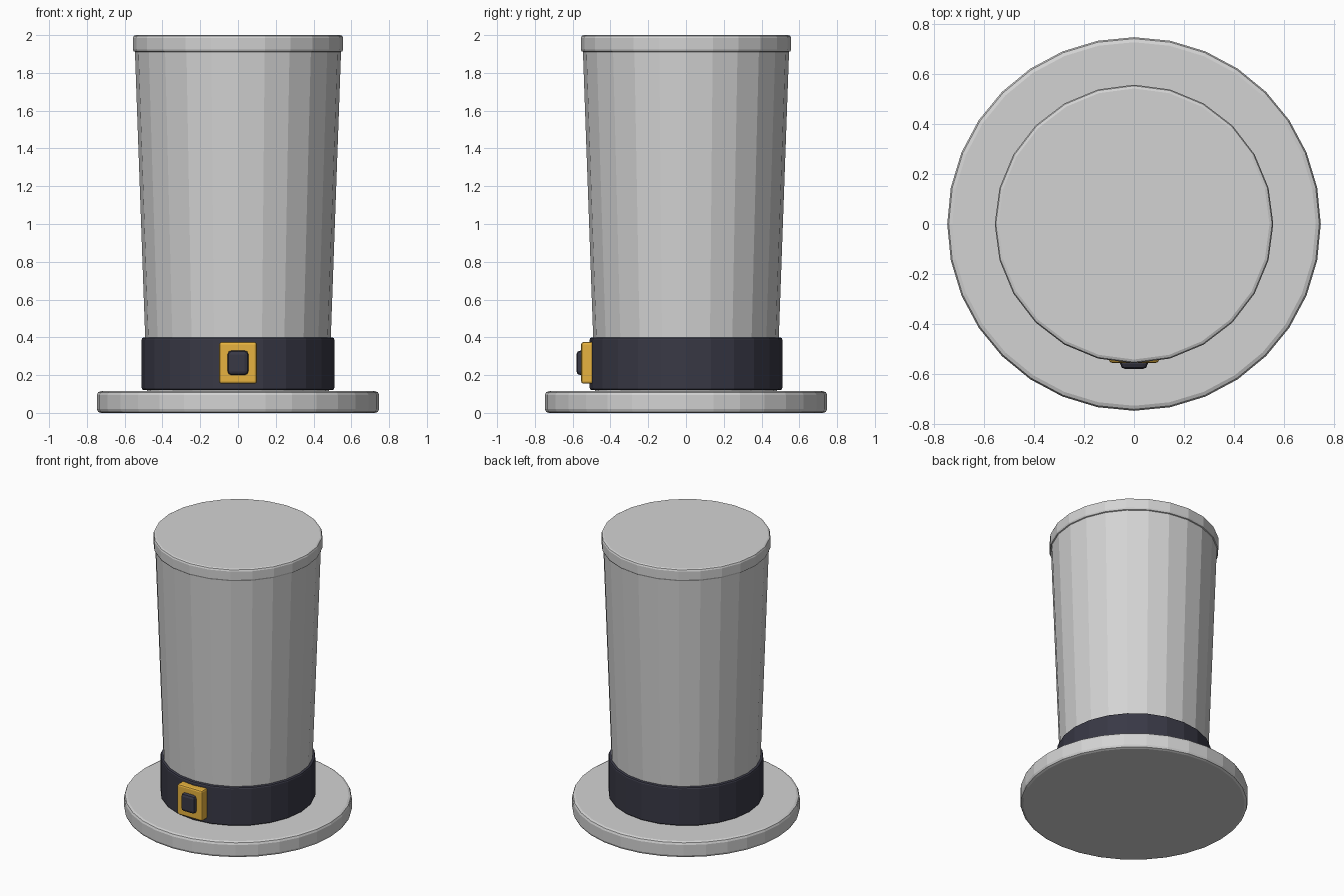
import bpy, bmesh, math

cube = bpy.data.objects.get("Cube")
if cube:
    bpy.data.objects.remove(cube, do_unlink=True)


def material(name, rgb):
    m = bpy.data.materials.new(name)
    m.use_nodes = True
    colour = (*rgb, 1)
    m.diffuse_color = colour
    m.node_tree.nodes["Principled BSDF"].inputs["Base Color"].default_value = colour
    return m


felt = material("light grey felt", (0.65, 0.65, 0.65))
ribbon = material("dark navy ribbon", (0.04, 0.04, 0.06))
brass = material("golden brass", (0.8, 0.45, 0.05))


def add_object(name, bm, mat):
    bmesh.ops.recalc_face_normals(bm, faces=bm.faces)
    mesh = bpy.data.meshes.new(name)
    bm.to_mesh(mesh)
    bm.free()
    mesh.materials.append(mat)
    obj = bpy.data.objects.new(name, mesh)
    bpy.context.collection.objects.link(obj)
    return obj


def bevel(obj, width, segments):
    mod = obj.modifiers.new("soft edges", "BEVEL")
    mod.width = width
    mod.segments = segments
    mod.limit_method = "ANGLE"
    mod.angle_limit = math.radians(40)


def drum(name, sides, bottom, top, z0, z1, mat, width=0):
    """Closed, optionally tapered disc with a corner on the front axis."""
    bm = bmesh.new()
    bmesh.ops.create_cone(bm, cap_ends=True, segments=sides,
                          radius1=bottom, radius2=top, depth=z1 - z0)
    bmesh.ops.translate(bm, verts=bm.verts, vec=(0, 0, (z0 + z1) / 2))
    obj = add_object(name, bm, mat)
    if width:
        bevel(obj, width, 2)
    return obj


def block(name, x, y0, y1, z0, z1, mat, width):
    bm = bmesh.new()
    bmesh.ops.create_cube(bm, size=1)
    bmesh.ops.scale(bm, verts=bm.verts, vec=(2 * x, y1 - y0, z1 - z0))
    bmesh.ops.translate(bm, verts=bm.verts, vec=(0, (y0 + y1) / 2, (z0 + z1) / 2))
    obj = add_object(name, bm, mat)
    bevel(obj, width, 2)
    return obj


# Felt body: brim, tapered crown and top rim
drum("brim", 32, 0.747, 0.747, 0, 0.115, felt, 0.02)
drum("crown", 24, 0.48, 0.547, 0.08, 1.95, felt)
drum("top_rim", 24, 0.557, 0.557, 1.91, 2.0, felt, 0.015)

# Ribbon around the crown
drum("hat_band", 24, 0.51, 0.51, 0.12, 0.4, ribbon, 0.012)

# Buckle plate with its dark centre
block("buckle", 0.1, -0.555, -0.47, 0.155, 0.375, brass, 0.012)
block("buckle_centre", 0.055, -0.58, -0.5, 0.2, 0.33, ribbon, 0.02)
